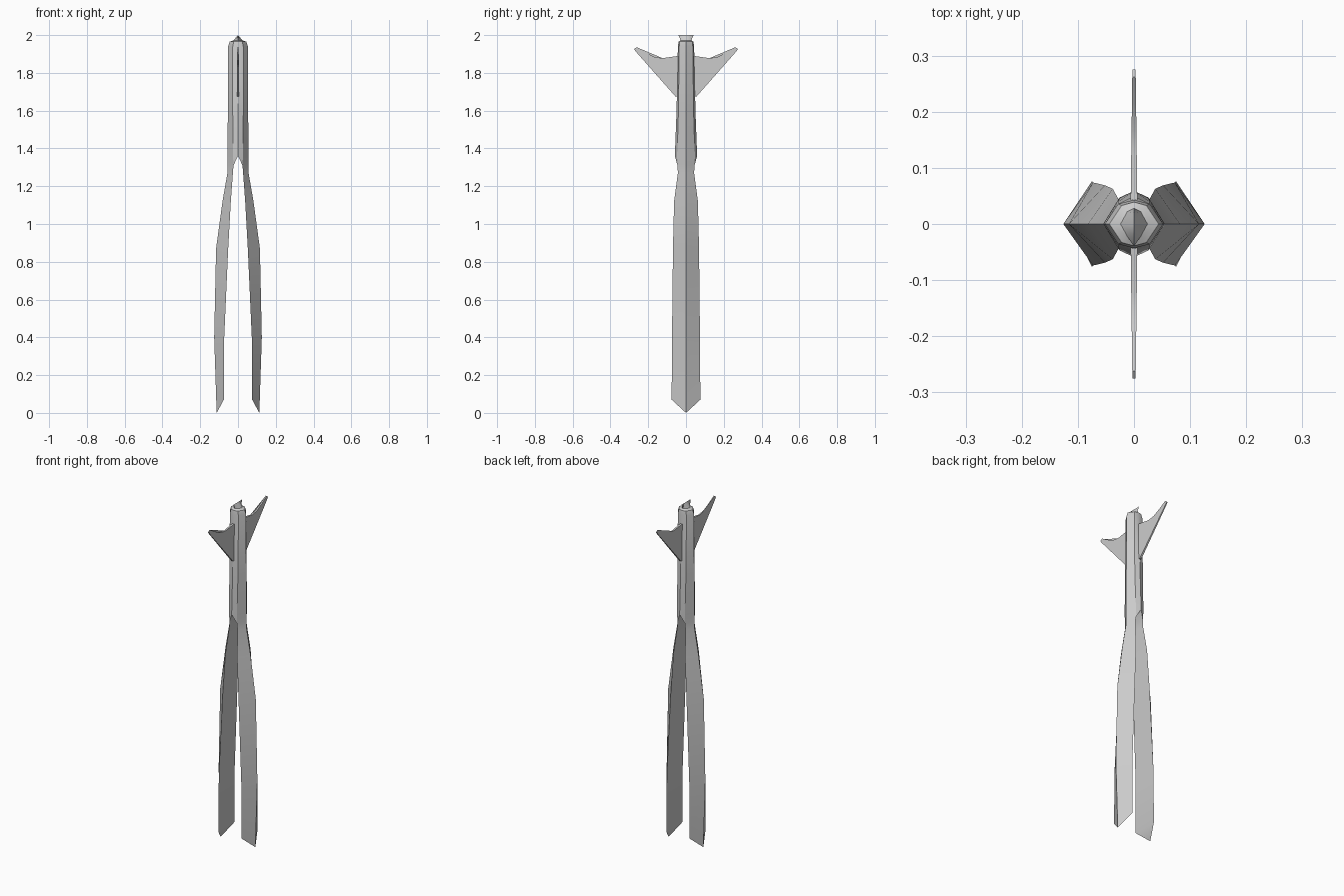
import bpy, bmesh, math

cube = bpy.data.objects.get("Cube")
if cube:
    bpy.data.objects.remove(cube, do_unlink=True)

metal = bpy.data.materials.new("grey_metal")
GREY = (0.6, 0.6, 0.6, 1)
metal.diffuse_color = GREY
metal.use_nodes = True
metal.node_tree.nodes["Principled BSDF"].inputs["Base Color"].default_value = GREY


def finish(bm, name, mirror_axis):
    """Weld, orient, mirror across one axis and shade."""
    bmesh.ops.remove_doubles(bm, verts=bm.verts, dist=0.0002)
    dup = bmesh.ops.duplicate(bm, geom=bm.verts[:] + bm.edges[:] + bm.faces[:])["geom"]
    for v in dup:
        if isinstance(v, bmesh.types.BMVert):
            v.co[mirror_axis] *= -1
    bmesh.ops.remove_doubles(bm, verts=bm.verts, dist=0.0002)
    bmesh.ops.recalc_face_normals(bm, faces=bm.faces)
    mesh = bpy.data.meshes.new(name)
    bm.to_mesh(mesh)
    bm.free()
    mesh.materials.append(metal)
    obj = bpy.data.objects.new(name, mesh)
    bpy.context.collection.objects.link(obj)
    bpy.ops.object.select_all(action='DESELECT')
    obj.select_set(True)
    bpy.context.view_layer.objects.active = obj
    bpy.ops.object.shade_smooth_by_angle(angle=math.radians(30))
    return obj


def half_ring(bm, z, spine, corner, ridge, ridge_z=None):
    """Half section: inner spine, corner and outer ridge, symmetric in y."""
    (sx, sy), (cx, cy) = spine, corner
    rz = z if ridge_z is None else ridge_z
    pts = [(sx, -sy, z), (cx, -cy, z), (ridge, 0, rz), (cx, cy, z), (sx, sy, z)]
    return [bm.verts.new(p) for p in pts]


# Forked body: pointed cap, faceted shaft and two triangular prongs
bm = bmesh.new()
shaft = [  # z, spine y, corner, ridge x
    (2.0, 0.04, (0, 0.02), 0),
    (1.972, 0.028, (0.012, 0.022), 0.024),
    (1.965, 0.039, (0.022, 0.033), 0.044),
    (1.94, 0.043, (0.028, 0.036), 0.052),
    (1.6, 0.05, (0.028, 0.04), 0.054),
    (1.36, 0.059, (0.026, 0.047), 0.055),
]
prong = [  # z, inner edge, ridge x
    (1.31, (0.024, 0.045), 0.055),
    (1.27, (0.027, 0.043), 0.056),
    (1.12, (0.038, 0.063), 0.082),
    (0.87, (0.052, 0.069), 0.116),
    (0.4, (0.073, 0.074), 0.126),
]
rings = [half_ring(bm, z, (0, s), c, r) for z, s, c, r in shaft]
rings += [half_ring(bm, z, e, e, r) for z, e, r in prong]
rings.append(half_ring(bm, 0.07, (0.075, 0.076), (0.075, 0.076), 0.113, 0))
for i, (a, b) in enumerate(zip(rings, rings[1:])):
    for k in range(4):
        bm.faces.new((a[k], a[k + 1], b[k + 1], b[k]))
    if i >= len(shaft) - 1:          # inner wall of the fork
        bm.faces.new((a[4], a[0], b[0], b[4]))
bm.faces.new(rings[-1])              # slanted prong end
bmesh.ops.dissolve_degenerate(bm, dist=0.0002, edges=bm.edges)
finish(bm, "forked_body", 0)

# Swept fins at front and back, thinning towards the tips
outline = [(0.02, 1.89), (0.055, 1.888), (0.124, 1.878), (0.167, 1.884),
           (0.215, 1.908), (0.262, 1.936), (0.275, 1.926), (0.266, 1.913),
           (0.055, 1.674), (0.02, 1.674)]
bm = bmesh.new()
sides = []
for s in (-1, 1):
    sides.append([bm.verts.new((s * (0.0065 - 0.013 * y), y, z)) for y, z in outline])
    bm.faces.new(sides[-1])
n = len(outline)
for k in range(n):
    j = (k + 1) % n
    bm.faces.new((sides[0][k], sides[0][j], sides[1][j], sides[1][k]))
bmesh.ops.triangulate(bm, faces=[f for f in bm.faces if len(f.verts) > 4])
finish(bm, "swept_fins", 1)
